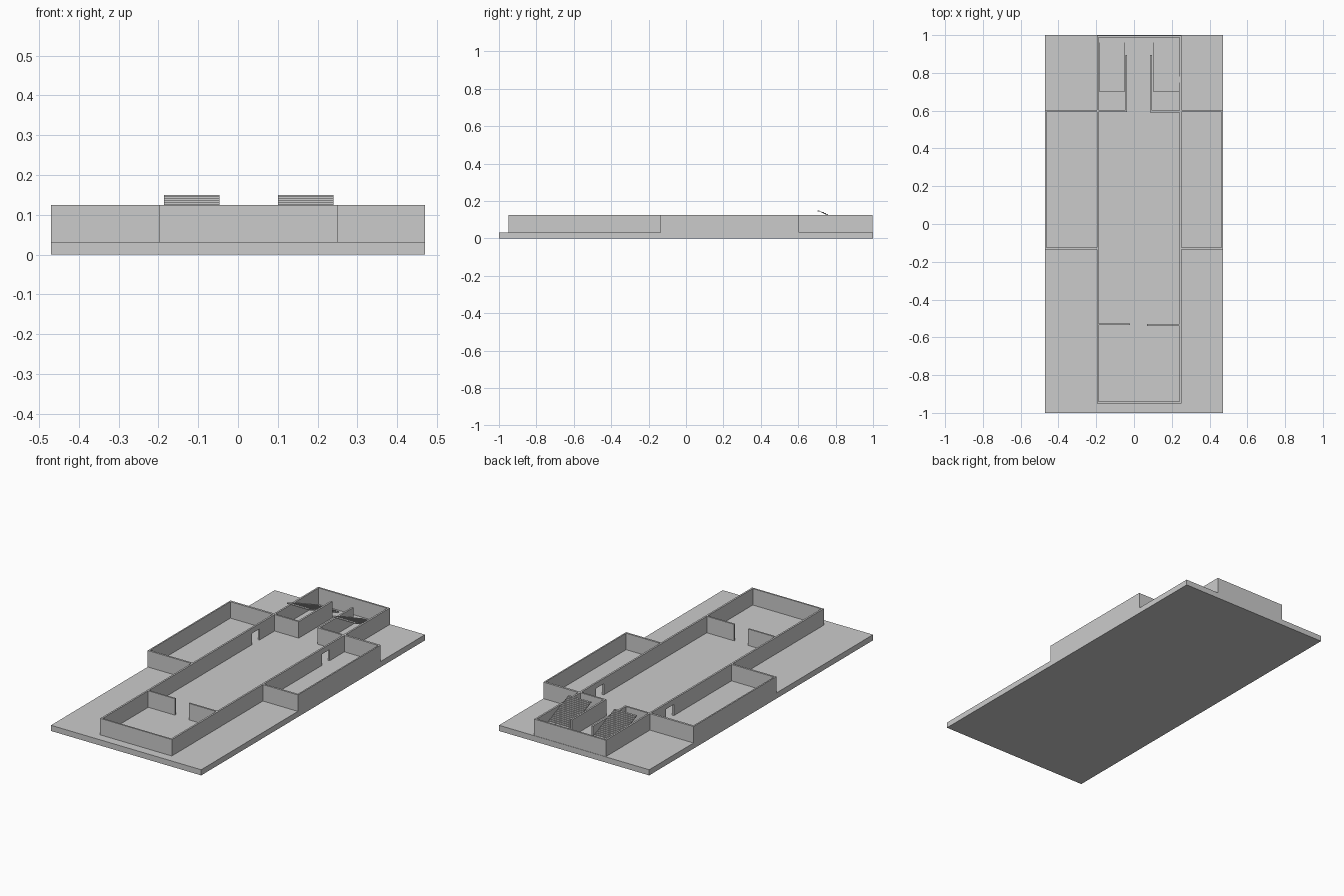
import bpy, bmesh

if "Cube" in bpy.data.objects:
    bpy.data.objects.remove(bpy.data.objects["Cube"])

FLOOR, TOP, DOOR = 0.032, 0.125, 0.095


def boxes(name, items):
    """One object from boxes given as (x0, x1, y0, y1, z0, z1)."""
    bm = bmesh.new()
    for x0, x1, y0, y1, z0, z1 in items:
        verts = bmesh.ops.create_cube(bm, size=1)["verts"]
        for v in verts:
            v.co.x = x1 if v.co.x > 0 else x0
            v.co.y = y1 if v.co.y > 0 else y0
            v.co.z = z1 if v.co.z > 0 else z0
    me = bpy.data.meshes.new(name)
    bm.to_mesh(me)
    bm.free()
    ob = bpy.data.objects.new(name, me)
    bpy.context.collection.objects.link(ob)
    return ob


def wall(name, x0, x1, y0, y1):
    return boxes(name, [(x0, x1, y0, y1, FLOOR, TOP)])


# ground slab
boxes("base_slab", [(-0.47, 0.47, -1, 1, 0, FLOOR)])

# long hall walls, each with a door below a lintel
for side, x0, x1 in (("left", -0.197, -0.187), ("right", 0.241, 0.251)):
    boxes(f"hall_wall_{side}", [
        (x0, x1, -0.95, 0.39, FLOOR, TOP),
        (x0, x1, 0.39, 0.46, DOOR, TOP),
        (x0, x1, 0.46, 0.998, FLOOR, TOP)])

# hall end walls
wall("hall_wall_front", -0.187, 0.241, -0.95, -0.941)
wall("hall_wall_back", -0.187, 0.241, 0.988, 0.998)

# partitions with a central opening
wall("front_partition_left", -0.187, -0.02, -0.535, -0.526)
wall("front_partition_right", 0.07, 0.241, -0.54, -0.53)
wall("rear_partition_left", -0.187, -0.036, 0.594, 0.604)
wall("rear_partition_right", 0.085, 0.241, 0.59, 0.6)

# passage walls beside the stairs
wall("passage_wall_left", -0.046, -0.036, 0.604, 0.895)
wall("passage_wall_right", 0.085, 0.095, 0.6, 0.895)

# side rooms
for side, outer, inner, edge in (("left", -0.47, -0.197, -0.462),
                                 ("right", 0.47, 0.251, 0.462)):
    a, b = sorted((outer, inner))
    e0, e1 = sorted((outer, edge))
    wall(f"side_room_{side}_front", a, b, -0.136, -0.125)
    wall(f"side_room_{side}_back", a, b, 0.592, 0.604)
    wall(f"side_room_{side}_outer", e0, e1, -0.125, 0.592)

# two floating flights of thin steps going down to the back
STEPS = 24
rise = (0.15 - FLOOR) / STEPS
run = 0.0112
for side, x0, x1 in (("left", -0.186, -0.047), ("right", 0.1, 0.24)):
    boxes(f"stairs_{side}", [
        (x0, x1, 0.702 + i * run, 0.702 + (i + 1) * run + 0.001,
         0.15 - (i + 1) * rise, 0.15 - i * rise) for i in range(STEPS)])
